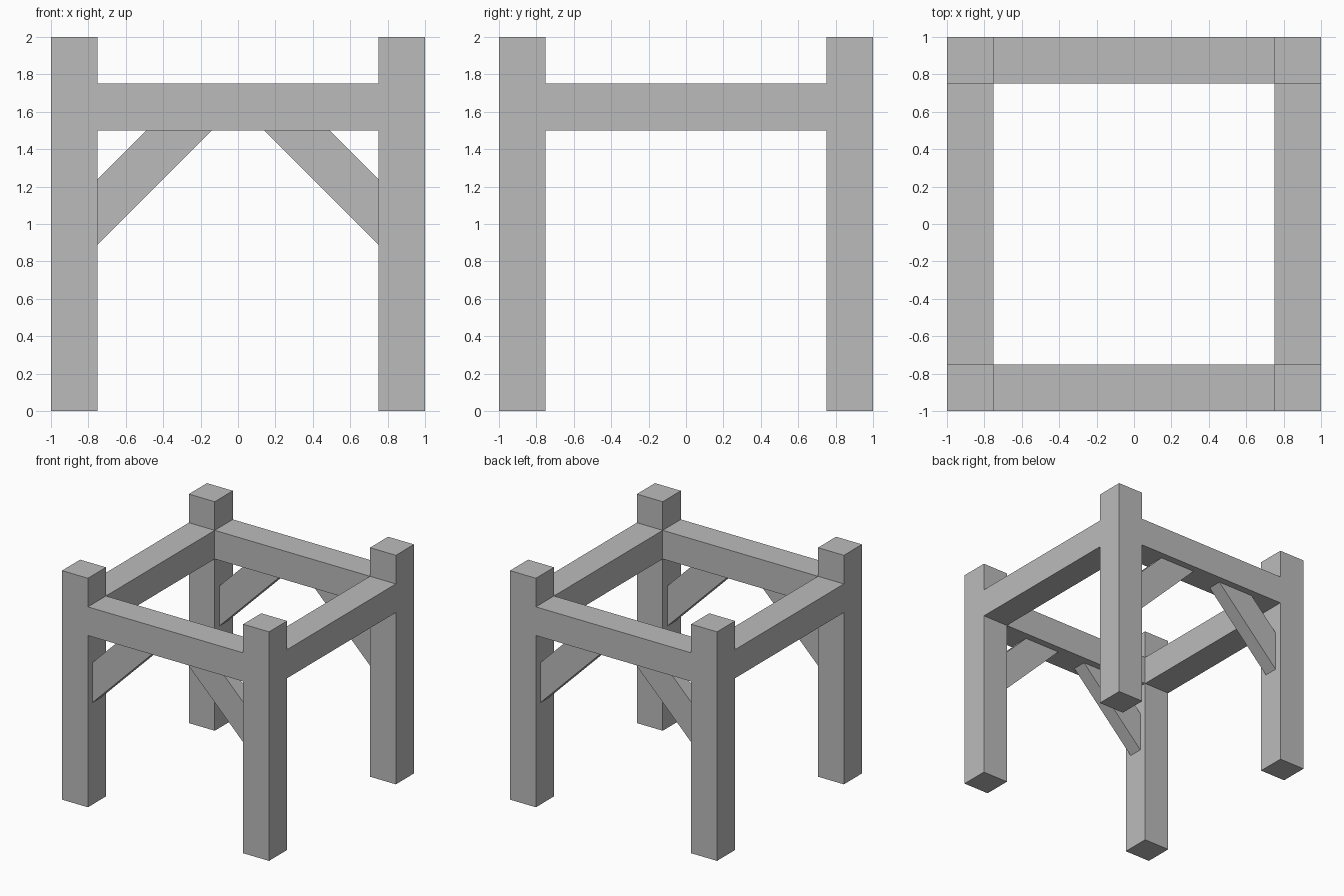
import bpy
import bmesh

cube = bpy.data.objects.get("Cube")
if cube:
    bpy.data.objects.remove(cube, do_unlink=True)

grey = bpy.data.materials.new("plain grey")
grey.use_nodes = True
colour = (0.5, 0.5, 0.5, 1)
grey.diffuse_color = colour
grey.node_tree.nodes["Principled BSDF"].inputs["Base Color"].default_value = colour

OUTER, INNER = 1.0, 0.75           # post faces
RAIL_LOW, RAIL_HIGH = 1.5, 1.75    # rail heights


def prism(name, profile, y0, y1):
    """Extrude an (x, z) outline from y0 to y1."""
    bm = bmesh.new()
    face = bm.faces.new([bm.verts.new((x, y0, z)) for x, z in profile])
    ext = bmesh.ops.extrude_face_region(bm, geom=[face])
    moved = [v for v in ext["geom"] if isinstance(v, bmesh.types.BMVert)]
    bmesh.ops.translate(bm, verts=moved, vec=(0, y1 - y0, 0))
    bmesh.ops.recalc_face_normals(bm, faces=bm.faces)
    mesh = bpy.data.meshes.new(name)
    bm.to_mesh(mesh)
    bm.free()
    mesh.materials.append(grey)
    obj = bpy.data.objects.new(name, mesh)
    bpy.context.collection.objects.link(obj)
    return obj


def box(name, xs, ys, zs):
    (x0, x1), (z0, z1) = xs, zs
    return prism(name, [(x0, z0), (x1, z0), (x1, z1), (x0, z1)], *ys)


def span(sign):
    """Range of a corner member on the given side."""
    return sorted((sign * INNER, sign * OUTER))


between = (-INNER, INNER)
rail_z = (RAIL_LOW, RAIL_HIGH)

for sy, end in ((-1, "front"), (1, "back")):
    # Rails across the front and back
    box(end + "_rail", between, span(sy), rail_z)
    for sx, side in ((1, "left"), (-1, "right")):
        # Corner posts
        box(f"{end}_{side}_post", span(sx), span(sy), (0, 2))
        # Diagonal knee braces, cut flush to post and rail
        outline = [(0.75, 0.89), (0.75, 1.24), (0.49, RAIL_LOW), (0.14, RAIL_LOW)]
        prism(f"{end}_{side}_brace", [(sx * x, z) for x, z in outline],
              sy * 0.8125, sy * 0.9375)

# Rails along the sides
for sx, side in ((1, "left"), (-1, "right")):
    box(side + "_rail", span(sx), between, rail_z)
